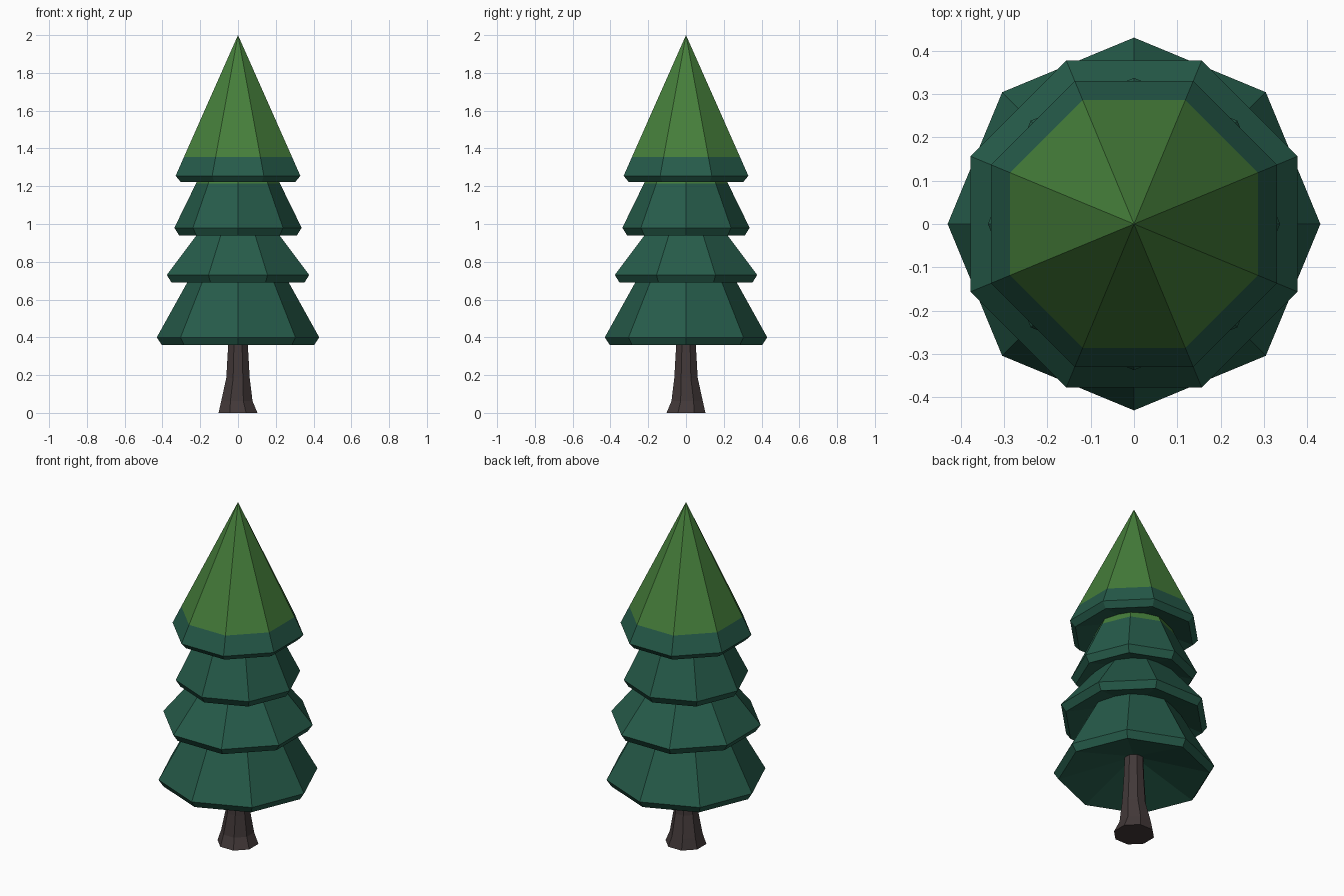
import bpy, bmesh, math

if "Cube" in bpy.data.objects:
    bpy.data.objects.remove(bpy.data.objects["Cube"])


def material(name, rgb):
    m = bpy.data.materials.new(name)
    m.diffuse_color = (*rgb, 1)
    m.use_nodes = True
    m.node_tree.nodes["Principled BSDF"].inputs["Base Color"].default_value = m.diffuse_color
    return m


DARK = material("dark_foliage", (0.019, 0.105, 0.068))
LIGHT = material("light_foliage", (0.060, 0.210, 0.043))
BARK = material("bark", (0.054, 0.040, 0.040))
SIDES = 8


def loft(name, profile, half_turn, mats, split=None):
    """Eight-sided solid from (half width, z, x shift, y shift) rings; width 0 is a point.
    half_turn puts flat sides on the axes. Faces above split take the second material."""
    bm = bmesh.new()
    rings = []
    for p in profile:
        r, z, dx, dy = (*p, 0, 0)[:4]
        if r == 0:
            rings.append([bm.verts.new((0, 0, z))])
            continue
        if half_turn:
            r /= math.cos(math.pi / SIDES)
        ring = []
        for i in range(SIDES):
            a = (i + 0.5 * half_turn) * 2 * math.pi / SIDES
            ring.append(bm.verts.new((r * math.cos(a) + dx, r * math.sin(a) + dy, z)))
        rings.append(ring)
    for lo, hi in zip(rings, rings[1:]):
        for i in range(SIDES):
            j = (i + 1) % SIDES
            if len(lo) == 1:
                bm.faces.new((lo[0], hi[j], hi[i]))
            elif len(hi) == 1:
                bm.faces.new((lo[i], lo[j], hi[0]))
            else:
                bm.faces.new((lo[i], lo[j], hi[j], hi[i]))
    for ring in (rings[0], rings[-1]):
        if len(ring) > 1:
            bm.faces.new(ring)
    bmesh.ops.recalc_face_normals(bm, faces=bm.faces)
    if split is not None:
        for f in bm.faces:
            # the underside stays dark
            if f.calc_center_median().z > split and f.normal.z > 0:
                f.material_index = 1
    me = bpy.data.meshes.new(name)
    bm.to_mesh(me)
    bm.free()
    for m in mats:
        me.materials.append(m)
    ob = bpy.data.objects.new(name, me)
    bpy.context.collection.objects.link(ob)


# Flared trunk
loft("trunk", [(0.103, 0), (0.083, 0.062, -0.006, 0.006), (0.062, 0.185),
               (0.052, 0.36), (0.047, 0.52)], True, [BARK])

# Foliage tiers: hollow underside, bevelled rim, sloping skirt
loft("bottom_tier", [(0, 0.48), (0.404, 0.36), (0.43, 0.40), (0.23, 0.76)], False, [DARK])
loft("lower_middle_tier", [(0, 0.80), (0.352, 0.69), (0.377, 0.73), (0.175, 1.00)], True, [DARK])
loft("upper_middle_tier", [(0, 1.03), (0.312, 0.94), (0.337, 0.98), (0.222, 1.215),
                           (0.185, 1.29)], False, [DARK, LIGHT], 1.215)
loft("top_tier", [(0, 1.31), (0.303, 1.222), (0.33, 1.255), (0.286, 1.355),
                  (0, 2.0)], True, [DARK, LIGHT], 1.355)
